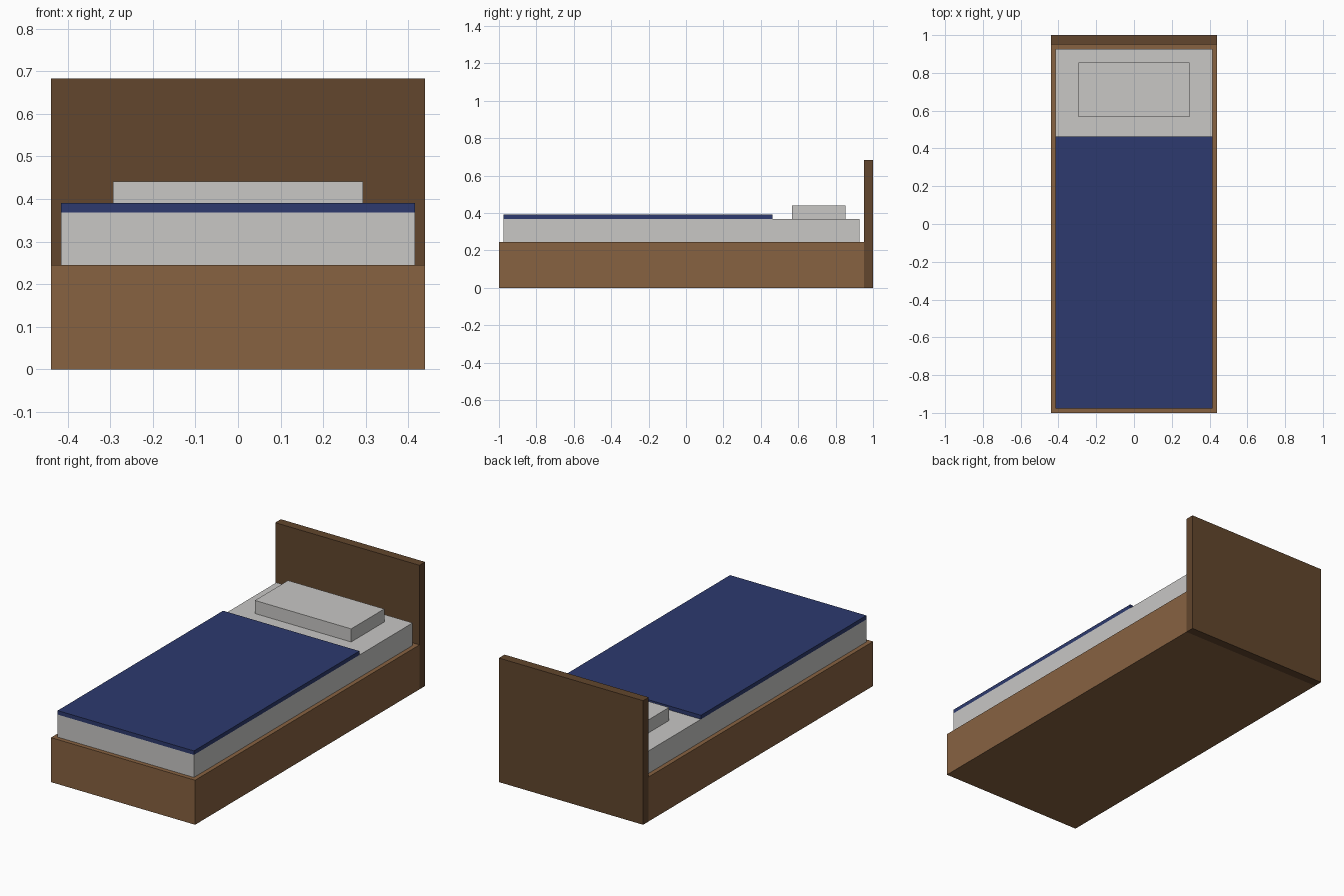
import bpy
import bmesh
from mathutils import Vector

default = bpy.data.objects.get("Cube")
if default:
    bpy.data.objects.remove(default, do_unlink=True)


def material(name, rgb):
    mat = bpy.data.materials.new(name)
    mat.use_nodes = True
    color = (*rgb, 1.0)
    mat.diffuse_color = color
    mat.node_tree.nodes["Principled BSDF"].inputs["Base Color"].default_value = color
    return mat


def box(name, half_width, y_range, z_range, mat):
    """Box centred on x, spanning the given y and z ranges."""
    low = Vector((-half_width, y_range[0], z_range[0]))
    high = Vector((half_width, y_range[1], z_range[1]))
    bm = bmesh.new()
    bmesh.ops.create_cube(bm, size=1)
    bmesh.ops.scale(bm, vec=high - low, verts=bm.verts)
    bmesh.ops.translate(bm, vec=(low + high) / 2, verts=bm.verts)
    mesh = bpy.data.meshes.new(name)
    bm.to_mesh(mesh)
    bm.free()
    mesh.materials.append(mat)
    obj = bpy.data.objects.new(name, mesh)
    bpy.context.collection.objects.link(obj)
    return obj


wood = material("wood", (0.242, 0.122, 0.053))
dark_wood = material("dark wood", (0.122, 0.061, 0.026))
linen = material("linen", (0.578, 0.571, 0.558))
navy = material("navy cloth", (0.026, 0.042, 0.156))

# Shared heights and widths
frame_top, mattress_top = 0.245, 0.369
frame_half, bedding_half = 0.439, 0.415
foot = -0.976

# Wooden base and headboard
box("bed_frame", frame_half, (-1, 0.951), (0, frame_top), wood)
box("headboard", frame_half, (0.951, 1), (0, 0.683), dark_wood)

# Bedding
box("mattress", bedding_half, (foot, 0.927), (frame_top, mattress_top), linen)
box("blanket", bedding_half, (foot, 0.463), (mattress_top, 0.391), navy)
box("pillow", 0.293, (0.566, 0.854), (mattress_top, 0.441), linen)
